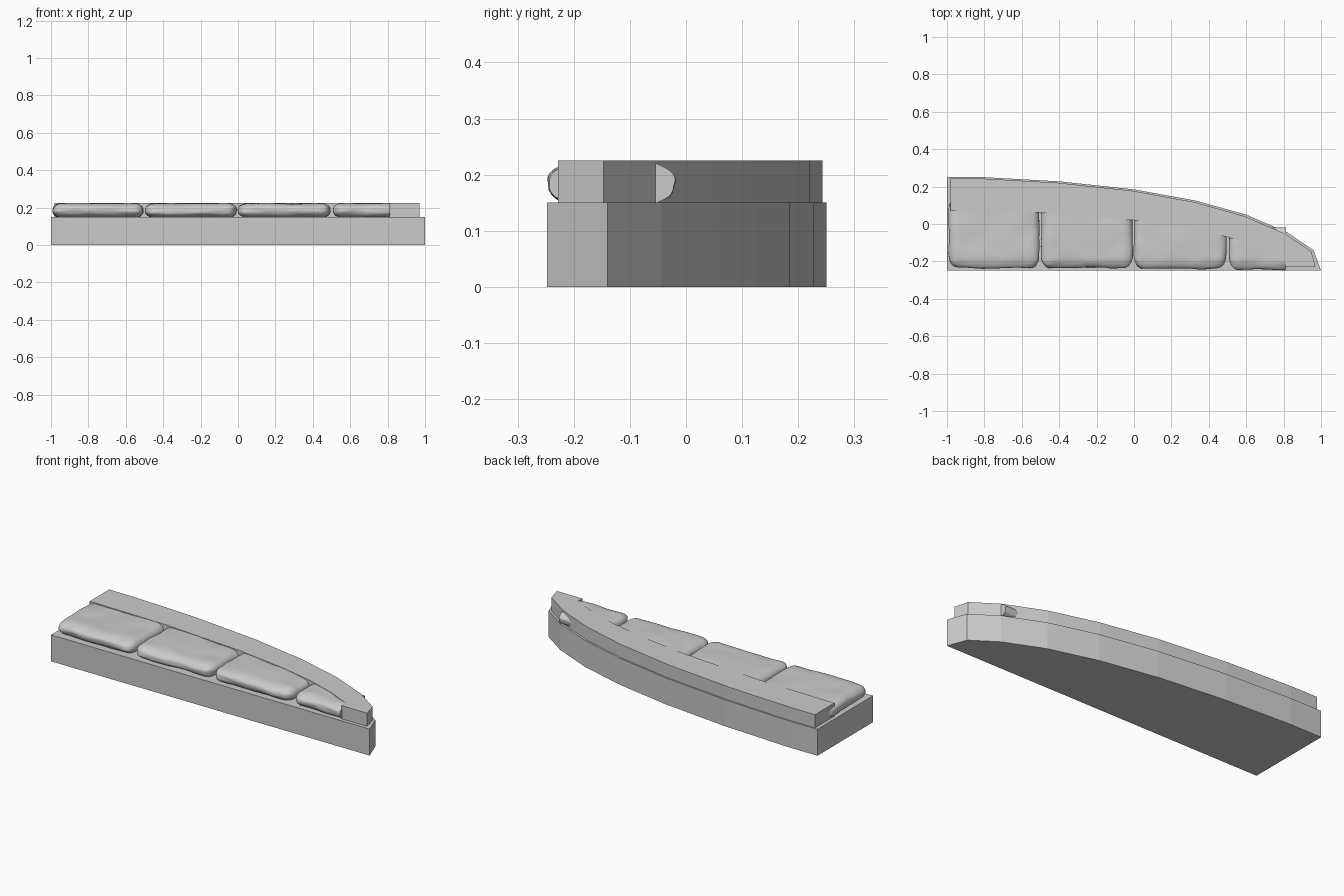
import bpy, bmesh, math
from mathutils import Vector, noise

cube = bpy.data.objects.get("Cube")
if cube:
    bpy.data.objects.remove(cube)

grey = bpy.data.materials.new("stone grey")
grey.use_nodes = True
colour = (0.6, 0.6, 0.6, 1)
grey.diffuse_color = colour
grey.node_tree.nodes["Principled BSDF"].inputs["Base Color"].default_value = colour


def finish(name, bm):
    bmesh.ops.recalc_face_normals(bm, faces=bm.faces)
    mesh = bpy.data.meshes.new(name)
    bm.to_mesh(mesh)
    bm.free()
    obj = bpy.data.objects.new(name, mesh)
    bpy.context.collection.objects.link(obj)
    mesh.materials.append(grey)
    return obj


def slab(name, outline, bottom, top):
    bm = bmesh.new()
    face = bm.faces.new([bm.verts.new((x, y, bottom)) for x, y in outline])
    moved = bmesh.ops.extrude_face_region(bm, geom=[face])["geom"]
    verts = [v for v in moved if isinstance(v, bmesh.types.BMVert)]
    bmesh.ops.translate(bm, verts=verts, vec=(0, 0, top - bottom))
    return finish(name, bm)


def stone(name, x0, x1, y0, y1, seed, end=2.0):
    """Rounded block with gently uneven faces, cut off flat at x = end."""
    low, high = Vector((x0, y0, 0.146)), Vector((x1, y1, 0.222))
    centre, half = (low + high) / 2, (high - low) / 2
    radius = Vector((0.05, 0.065, 0.034))
    bm = bmesh.new()
    bmesh.ops.create_cube(bm, size=2)
    bmesh.ops.subdivide_edges(bm, edges=bm.edges[:], cuts=23, use_grid_fill=True)
    for v in bm.verts:
        p = Vector([h * math.sin(c * math.pi / 2) for c, h in zip(v.co, half)])
        core = Vector([max(r - h, min(h - r, c)) for c, h, r in zip(p, half, radius)])
        out = Vector([(c - k) / r for c, k, r in zip(p, core, radius)]).normalized()
        p = centre + core + Vector([o * r for o, r in zip(out, radius)])
        where = Vector((p.x * 7, p.y * 9, p.z * 22 + seed * 5))
        bump = noise.noise(where) * 0.008 + noise.noise(where * 2.5) * 0.003
        p += Vector((out.x * 0.5, out.y, out.z * 0.6)) * bump
        v.co = (min(p.x, end), max(p.y, -0.247), min(p.z, 0.2235))
    obj = finish(name, bm)
    bpy.ops.object.select_all(action='DESELECT')
    obj.select_set(True)
    bpy.context.view_layer.objects.active = obj
    bpy.ops.object.shade_smooth_by_angle(angle=math.radians(40))


# Base slab with a curved back
curve = [(0.96, -0.14), (0.82, -0.045), (0.6, 0.05), (0.33, 0.125),
         (0, 0.185), (-0.4, 0.228), (-0.8, 0.25)]
slab("base", [(-1, -0.248), (1, -0.248)] + curve + [(-1, 0.25)], 0, 0.15)

# Upper border, following the curve, with a solid tip at the narrow end
outer = [(x - 0.012, y - 0.007) for x, y in curve]
inner = [(-0.98, 0.07), (-0.5, 0.06), (0, 0.02), (0.3, -0.025), (0.5, -0.07),
         (0.68, -0.13), (0.81, -0.19), (0.81, -0.228)]
slab("border", inner + [(0.97, -0.228)] + outer + [(-0.98, 0.243)], 0.15, 0.225)

# Row of worn stones along the front
stones = [(-0.99, -0.507, -0.235, 0.14), (-0.497, -0.008, -0.235, 0.13),
          (0, 0.493, -0.238, 0.08), (0.51, 0.9, -0.244, -0.02)]
for i, (x0, x1, y0, y1) in enumerate(stones):
    stone("stone_%d" % (i + 1), x0, x1, y0, y1, i + 1, 0.812)
